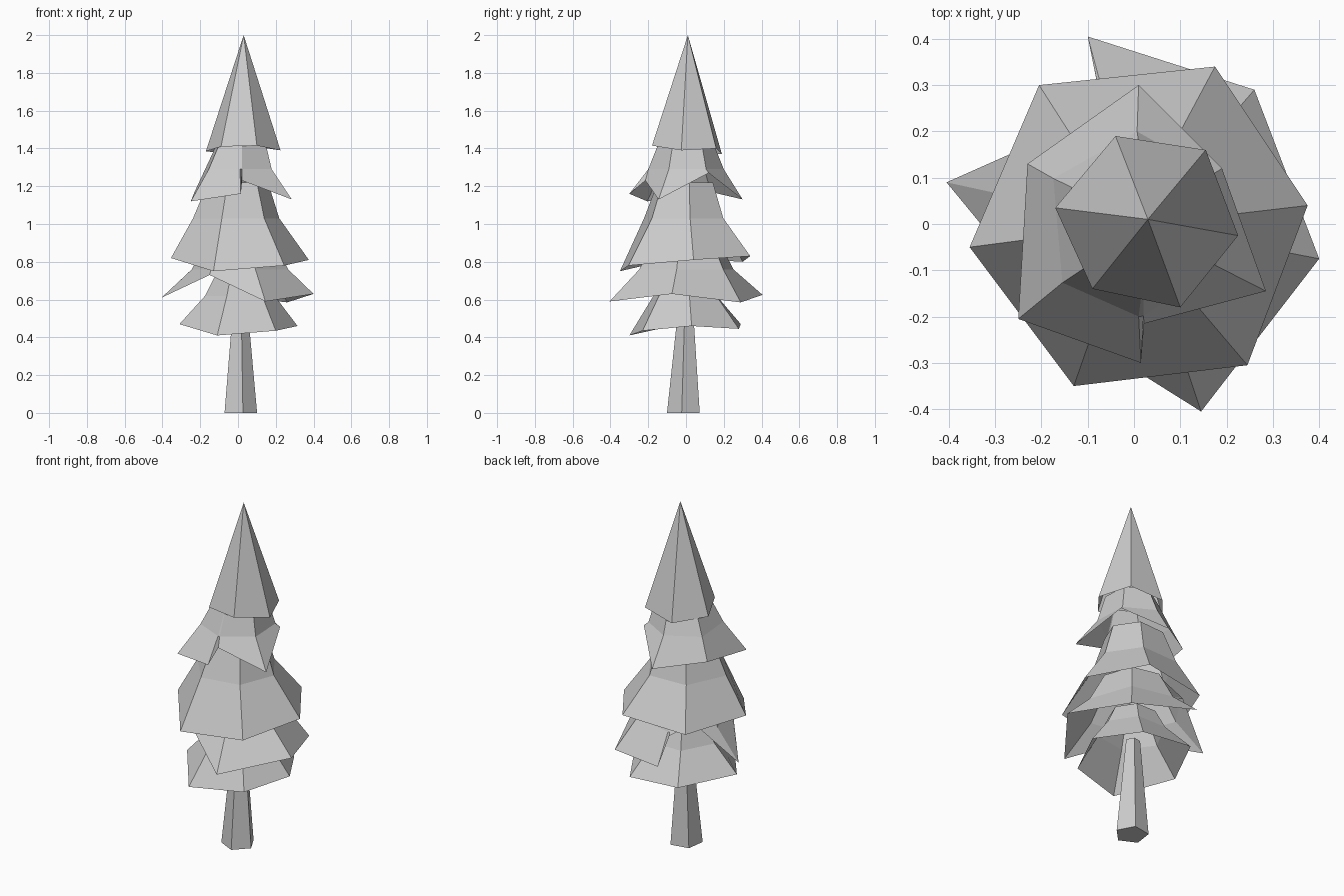
import bpy, bmesh
from math import atan2, cos, sin, radians, hypot

if "Cube" in bpy.data.objects:
    bpy.data.objects.remove(bpy.data.objects["Cube"])


def make_object(name, rings, cap_bottom=False, cap_top=False, apex=None):
    """Loft rings of equal point count, optionally closing to a tip."""
    bm = bmesh.new()
    loops = [[bm.verts.new(p) for p in ring] for ring in rings]
    n = len(loops[0])
    for low, high in zip(loops, loops[1:]):
        for i in range(n):
            j = (i + 1) % n
            bm.faces.new((low[i], low[j], high[j], high[i]))
    if apex:
        tip = bm.verts.new(apex)
        for i in range(n):
            bm.faces.new((loops[-1][i], loops[-1][(i + 1) % n], tip))
    if cap_bottom:
        bm.faces.new(loops[0][::-1])
    if cap_top:
        bm.faces.new(loops[-1])
    mesh = bpy.data.meshes.new(name)
    bm.to_mesh(mesh)
    bm.free()
    obj = bpy.data.objects.new(name, mesh)
    bpy.context.collection.objects.link(obj)
    return obj


def ring_above(rim, cx, cy, radius, z):
    """Ring whose points sit at the same bearings as the rim points."""
    ring = []
    for x, y, zr in rim:
        a = atan2(y - cy, x - cx)
        r = min(radius, hypot(x - cx, y - cy) * 0.97)
        ring.append((cx + r * cos(a), cy + r * sin(a), max(z, zr + 0.01)))
    return ring


def branch_tier(name, rim, mid, top):
    """Open flared skirt: ragged rim, bend ring, narrow top ring."""
    make_object(name, [rim, ring_above(rim, *mid), ring_above(rim, *top)])


def pentagon(cx, cy, r, z):
    return [(cx + r * cos(radians(-80 + 72 * i)),
             cy + r * sin(radians(-80 + 72 * i)), z) for i in range(5)]


# Tapered five-sided trunk
make_object("trunk", [pentagon(0.01, -0.01, 0.092, 0.0),
                      pentagon(0.01, 0.0, 0.04, 0.57)],
            cap_bottom=True, cap_top=True)

# Lowest skirt of branches
branch_tier("branch_tier_1",
            [(-0.11, -0.30, 0.41), (0.20, -0.23, 0.435), (0.315, 0.03, 0.46),
             (0.17, 0.28, 0.445), (-0.15, 0.29, 0.47), (-0.31, -0.03, 0.47)],
            (0.01, 0.0, 0.185, 0.62), (0.01, 0.0, 0.13, 0.73))

# Second skirt, torn at the back left and front left
branch_tier("branch_tier_2",
            [(0.145, -0.405, 0.59), (0.40, -0.075, 0.63), (0.26, 0.29, 0.585),
             (-0.10, 0.405, 0.625), (-0.07, 0.255, 0.74), (-0.18, 0.19, 0.82),
             (-0.405, 0.09, 0.61), (-0.15, -0.22, 0.73)],
            (0.01, 0.0, 0.26, 0.76), (0.01, 0.0, 0.17, 0.93))

# Third skirt, regular and wide
branch_tier("branch_tier_3",
            [(-0.13, -0.35, 0.75), (0.245, -0.305, 0.78), (0.375, 0.04, 0.81),
             (0.175, 0.34, 0.83), (-0.205, 0.30, 0.80), (-0.355, -0.05, 0.82)],
            (-0.01, -0.005, 0.23, 1.03), (0.0, 0.0, 0.16, 1.22))

# Fourth skirt, torn at the front
branch_tier("branch_tier_4",
            [(0.015, -0.30, 1.16), (0.022, -0.215, 1.23), (0.285, -0.145, 1.13),
             (0.19, 0.12, 1.27), (0.01, 0.30, 1.13), (-0.23, 0.13, 1.17),
             (-0.25, -0.205, 1.12)],
            (0.0, 0.0, 0.2, 1.29), (0.02, 0.0, 0.14, 1.44))

# Pointed tree top
make_object("tree_top",
            [[(-0.17, 0.035, 1.385), (-0.09, -0.14, 1.41), (0.10, -0.18, 1.415),
              (0.225, -0.025, 1.39), (0.155, 0.16, 1.40), (-0.04, 0.19, 1.37)]],
            apex=(0.03, 0.01, 2.0))
